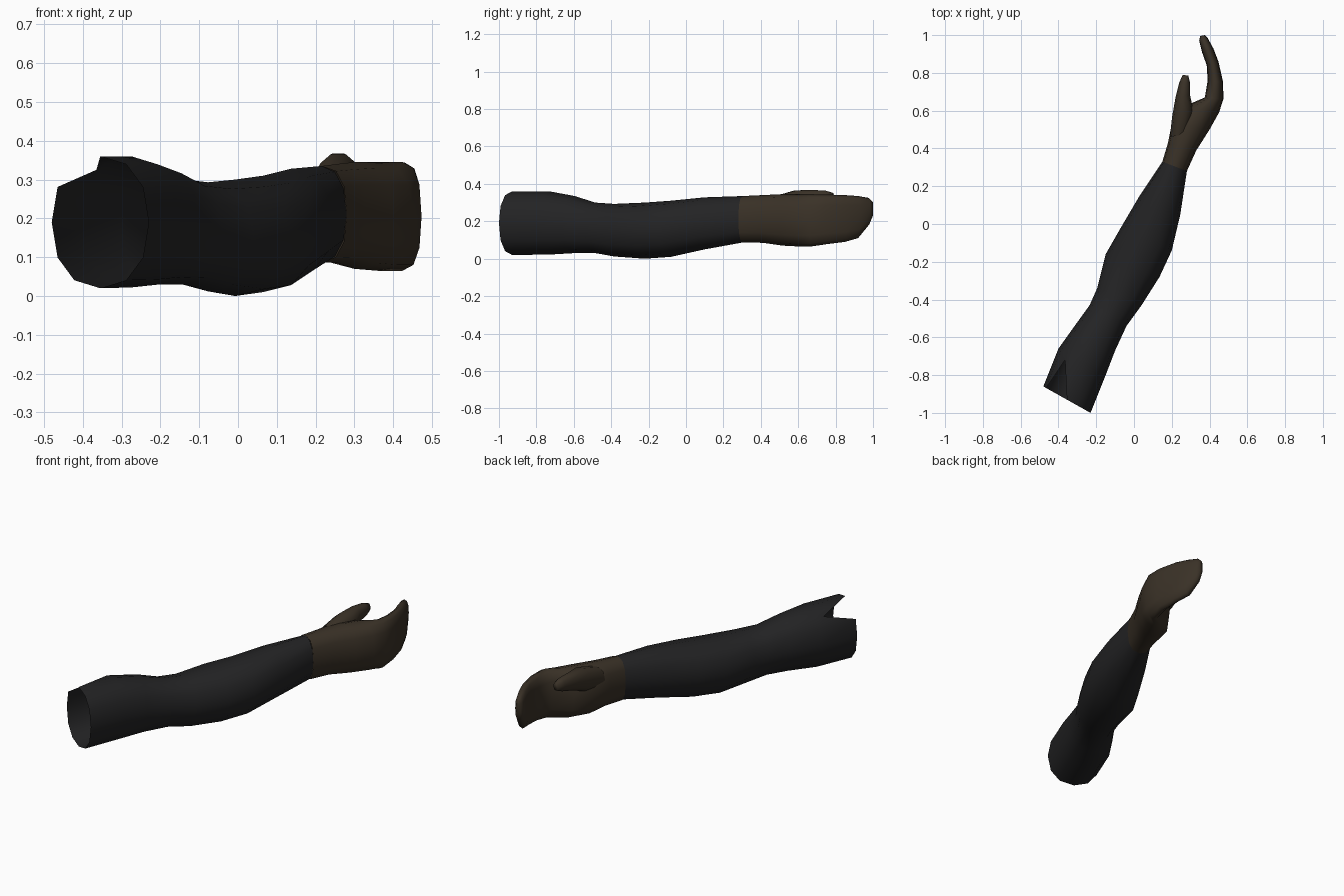
import bpy, bmesh, math
from mathutils import Vector

if "Cube" in bpy.data.objects:
    bpy.data.objects.remove(bpy.data.objects["Cube"])


def material(name, rgb):
    m = bpy.data.materials.new(name)
    m.diffuse_color = (*rgb, 1)
    m.use_nodes = True
    m.node_tree.nodes["Principled BSDF"].inputs["Base Color"].default_value = m.diffuse_color
    return m


CLOTH = material("charcoal cloth", (0.017, 0.017, 0.018))
LEATHER = material("dark brown leather", (0.042, 0.031, 0.020))


def loft(name, sections, mat, sides=12, power=1.0, cap_end=False, notch=None):
    """Skin rounded rings; section = left x,y, right x,y, low z, high z."""
    bm = bmesh.new()
    rings = []
    for lx, ly, rx, ry, lo, hi in sections:
        mid = Vector(((lx + rx) / 2, (ly + ry) / 2, (lo + hi) / 2))
        half = Vector(((rx - lx) / 2, (ry - ly) / 2, 0))
        ring = []
        for i in range(sides):
            a = 2 * math.pi * i / sides
            c = math.copysign(abs(math.cos(a)) ** power, math.cos(a))
            s = math.copysign(abs(math.sin(a)) ** power, math.sin(a))
            ring.append(bm.verts.new(mid + half * c + Vector((0, 0, (hi - lo) / 2 * s))))
        rings.append(ring)
    if notch:
        index, place = notch
        rings[0][index].co = place
    for a, b in zip(rings, rings[1:]):
        for i in range(sides):
            j = (i + 1) % sides
            bm.faces.new((a[i], a[j], b[j], b[i]))
    if cap_end:
        bm.faces.new(rings[-1])
    bmesh.ops.recalc_face_normals(bm, faces=bm.faces)
    # an open tube: make sure the skin faces away from its axis
    f = bm.faces[0] if not notch else bm.faces[sides]
    r = rings[0] if not notch else rings[1]
    centre = sum((v.co for v in r), Vector()) / sides
    if f.normal.dot(f.calc_center_median() - centre) < 0:
        bmesh.ops.reverse_faces(bm, faces=bm.faces)
    me = bpy.data.meshes.new(name)
    bm.to_mesh(me)
    bm.free()
    me.materials.append(mat)
    for p in me.polygons:
        p.use_smooth = True
    ob = bpy.data.objects.new(name, me)
    bpy.context.collection.objects.link(ob)
    return ob


# sleeve: open at the shoulder, with a torn V in its upper left edge
loft("sleeve", [
    (-0.48, -0.86, -0.23, -1.00, 0.02, 0.36),
    (-0.40, -0.66, -0.15, -0.80, 0.022, 0.36),
    (-0.30, -0.52, -0.10, -0.67, 0.03, 0.335),
    (-0.235, -0.43, -0.04, -0.54, 0.03, 0.30),
    (-0.195, -0.34, 0.04, -0.43, 0.012, 0.293),
    (-0.15, -0.16, 0.135, -0.28, 0.0, 0.30),
    (-0.07, -0.02, 0.20, -0.14, 0.01, 0.31),
    (0.03, 0.15, 0.245, 0.05, 0.05, 0.328),
    (0.15, 0.33, 0.28, 0.28, 0.087, 0.335),
], CLOTH, power=0.9, notch=(4, Vector((-0.365, -0.72, 0.325))))

# gloved hand: palm and curled fingers as one mitten
loft("palm_and_fingers", [
    (0.15, 0.33, 0.28, 0.28, 0.087, 0.335),
    (0.18, 0.43, 0.33, 0.39, 0.085, 0.34),
    (0.20, 0.53, 0.40, 0.50, 0.07, 0.345),
    (0.27, 0.625, 0.45, 0.59, 0.065, 0.345),
    (0.375, 0.67, 0.473, 0.66, 0.065, 0.345),
    (0.39, 0.76, 0.472, 0.75, 0.078, 0.343),
    (0.385, 0.84, 0.447, 0.86, 0.09, 0.34),
    (0.36, 0.91, 0.42, 0.93, 0.11, 0.335),
    (0.345, 0.97, 0.39, 0.985, 0.18, 0.325),
    (0.35, 0.995, 0.375, 1.00, 0.225, 0.305),
], LEATHER, power=0.8, cap_end=True)

# thumb
loft("thumb", [
    (0.19, 0.46, 0.29, 0.48, 0.20, 0.335),
    (0.202, 0.57, 0.315, 0.60, 0.23, 0.368),
    (0.22, 0.67, 0.297, 0.68, 0.27, 0.37),
    (0.24, 0.75, 0.297, 0.745, 0.29, 0.365),
    (0.258, 0.79, 0.288, 0.785, 0.308, 0.352),
], LEATHER, sides=10, power=0.9, cap_end=True)
